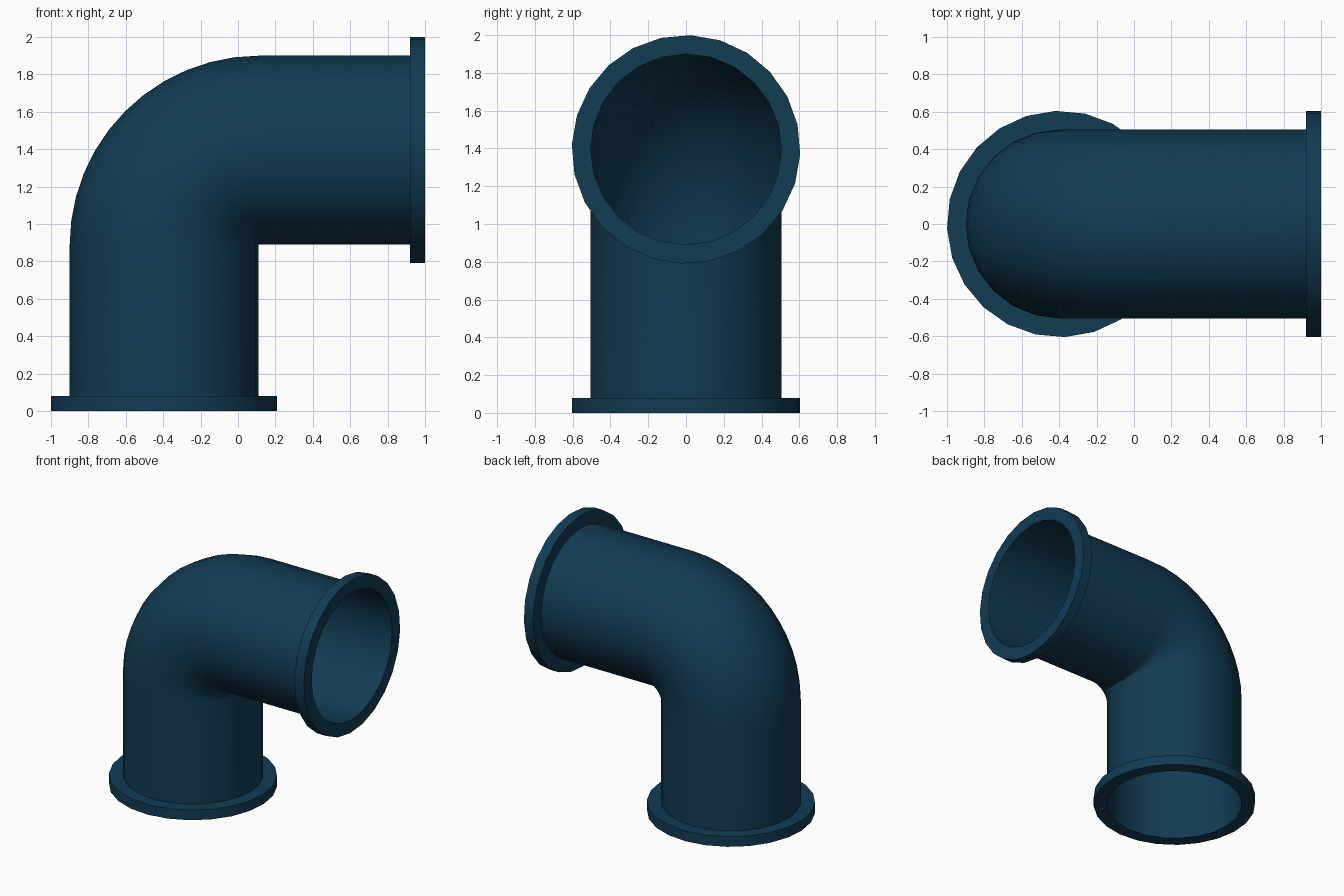
import bpy, bmesh
from math import cos, sin, pi, radians
from mathutils import Matrix, Vector

if "Cube" in bpy.data.objects:
    bpy.data.objects.remove(bpy.data.objects["Cube"])

SIDES = 24
R_PIPE, R_FLANGE, THICK = 0.505, 0.605, 0.08
AXIS_X, AXIS_Z = -0.395, 1.395      # centre lines of the two straight legs
BEND = 0.508                        # bend radius of the centre line

mat = bpy.data.materials.new("dark_teal")
mat.diffuse_color = (0.006, 0.045, 0.088, 1)
mat.use_nodes = True
mat.node_tree.nodes["Principled BSDF"].inputs["Base Color"].default_value = mat.diffuse_color


def finish(name, bm, flip_check=True):
    bm.normal_update()
    mesh = bpy.data.meshes.new(name)
    bm.to_mesh(mesh)
    bm.free()
    obj = bpy.data.objects.new(name, mesh)
    bpy.context.collection.objects.link(obj)
    mesh.materials.append(mat)
    bpy.ops.object.select_all(action='DESELECT')
    obj.select_set(True)
    bpy.context.view_layer.objects.active = obj
    bpy.ops.object.shade_smooth_by_angle(angle=radians(35))
    return obj


def bridge(bm, a, b):
    for i in range(SIDES):
        j = (i + 1) % SIDES
        bm.faces.new((a[i], a[j], b[j], b[i]))


def ring(bm, r, z, turn=0.0):
    return [bm.verts.new((r * cos(2 * pi * i / SIDES + turn),
                          r * sin(2 * pi * i / SIDES + turn), z)) for i in range(SIDES)]


# Open elbow pipe: straight leg, 12-step bend, straight leg
cx, cz = AXIS_X + BEND, AXIS_Z - BEND
stations = [(Vector((AXIS_X, 0, 0)), 0.0)]
for k in range(13):
    t = k * pi / 24
    stations.append((Vector((cx - BEND * cos(t), 0, cz + BEND * sin(t))), t))
stations.append((Vector((1, 0, AXIS_Z)), pi / 2))
bm = bmesh.new()
previous = None
for pos, t in stations:
    current = ring(bm, R_PIPE, 0)
    bmesh.ops.transform(bm, verts=current,
                        matrix=Matrix.Translation(pos) @ Matrix.Rotation(t, 4, 'Y'))
    if previous:
        bridge(bm, previous, current)
    previous = current
finish("elbow_pipe", bm)


# Flange collars, fitted around the pipe ends
def flange(name, matrix, turn):
    bm = bmesh.new()
    loops = [ring(bm, R_PIPE, 0), ring(bm, R_FLANGE, 0, turn),
             ring(bm, R_FLANGE, THICK, turn), ring(bm, R_PIPE, THICK)]
    for a, b in zip(loops, loops[1:]):
        bridge(bm, a, b)
    bm.transform(matrix)
    finish(name, bm)


flange("bottom_flange", Matrix.Translation((AXIS_X, 0, 0)), radians(2.4))
sideways = Matrix(((0, 0, 1, 1 - THICK), (1, 0, 0, 0), (0, 1, 0, AXIS_Z), (0, 0, 0, 1)))
flange("end_flange", sideways, radians(-2.4))
